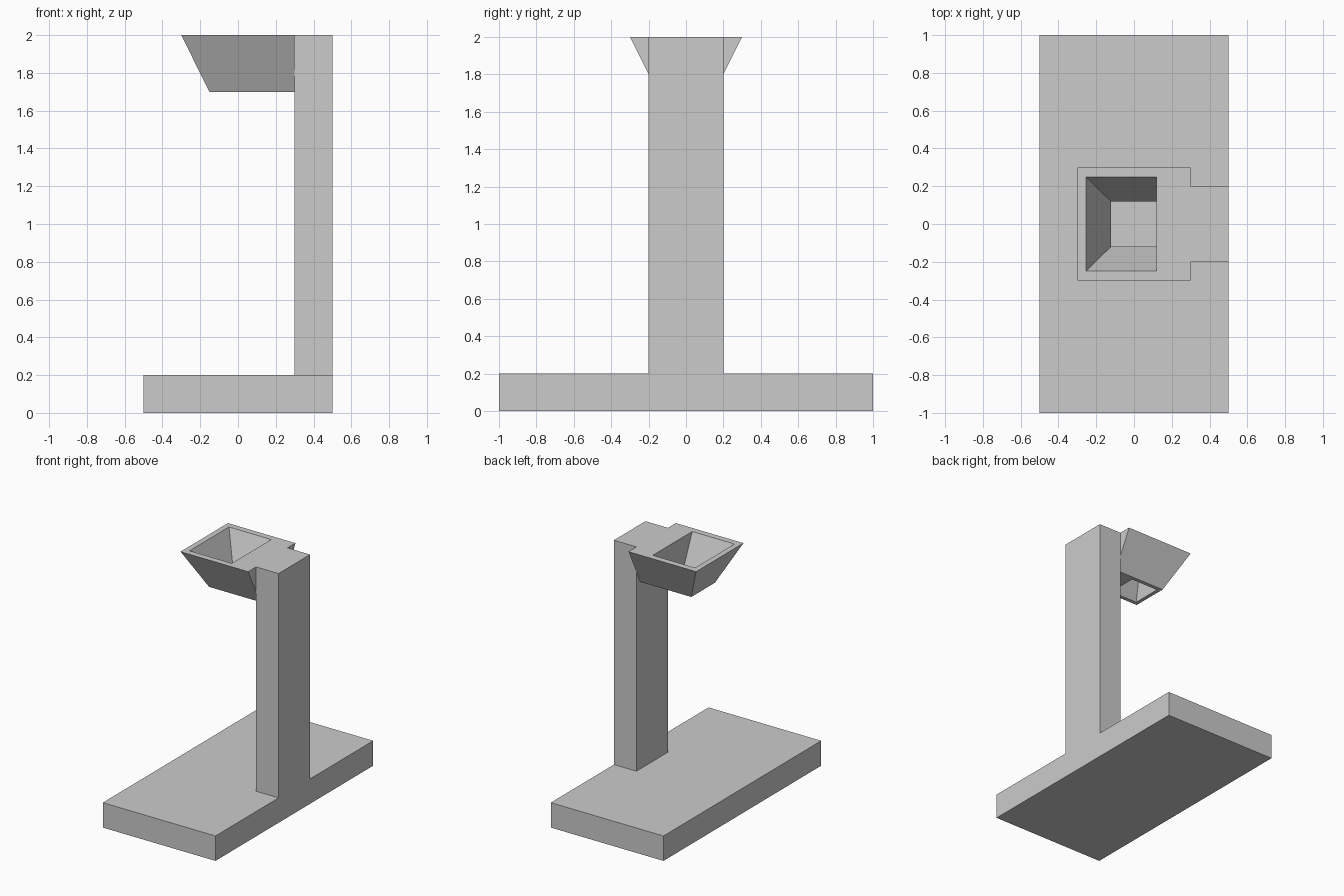
import bpy, bmesh

if "Cube" in bpy.data.objects:
    bpy.data.objects.remove(bpy.data.objects["Cube"])


def make(name, build):
    bm = bmesh.new()
    build(bm)
    bmesh.ops.recalc_face_normals(bm, faces=bm.faces)
    mesh = bpy.data.meshes.new(name)
    bm.to_mesh(mesh)
    bm.free()
    obj = bpy.data.objects.new(name, mesh)
    bpy.context.collection.objects.link(obj)
    return obj


def box(name, x0, x1, y, z0, z1):
    # box symmetric about y = 0
    def build(bm):
        lo, hi = ring(bm, x0, x1, y, z0), ring(bm, x0, x1, y, z1)
        bm.faces.new(lo)
        bm.faces.new(hi)
        bridge(bm, lo, hi)
    return make(name, build)


def ring(bm, x0, x1, y, z):
    return [bm.verts.new(p) for p in
            ((x0, -y, z), (x1, -y, z), (x1, y, z), (x0, y, z))]


def bridge(bm, a, b):
    for i in range(4):
        j = (i + 1) % 4
        bm.faces.new((a[i], a[j], b[j], b[i]))


def hopper(bm):
    # four rectangular loops: outer and inner, top and bottom, joined in a cycle
    loops = [ring(bm, -0.30, 0.30, 0.30, 2.0),
             ring(bm, -0.152, 0.30, 0.15, 1.7),
             ring(bm, -0.122, 0.12, 0.12, 1.7),
             ring(bm, -0.255, 0.12, 0.25, 2.0)]
    for i in range(4):
        bridge(bm, loops[i], loops[(i + 1) % 4])


# Flat base slab
box("base", -0.5, 0.5, 1.0, 0.0, 0.2)
# Upright at the edge of the base
box("post", 0.3, 0.5, 0.2, 0.2, 2.0)
# Open tapered funnel with straight back against the post
make("funnel", hopper)
